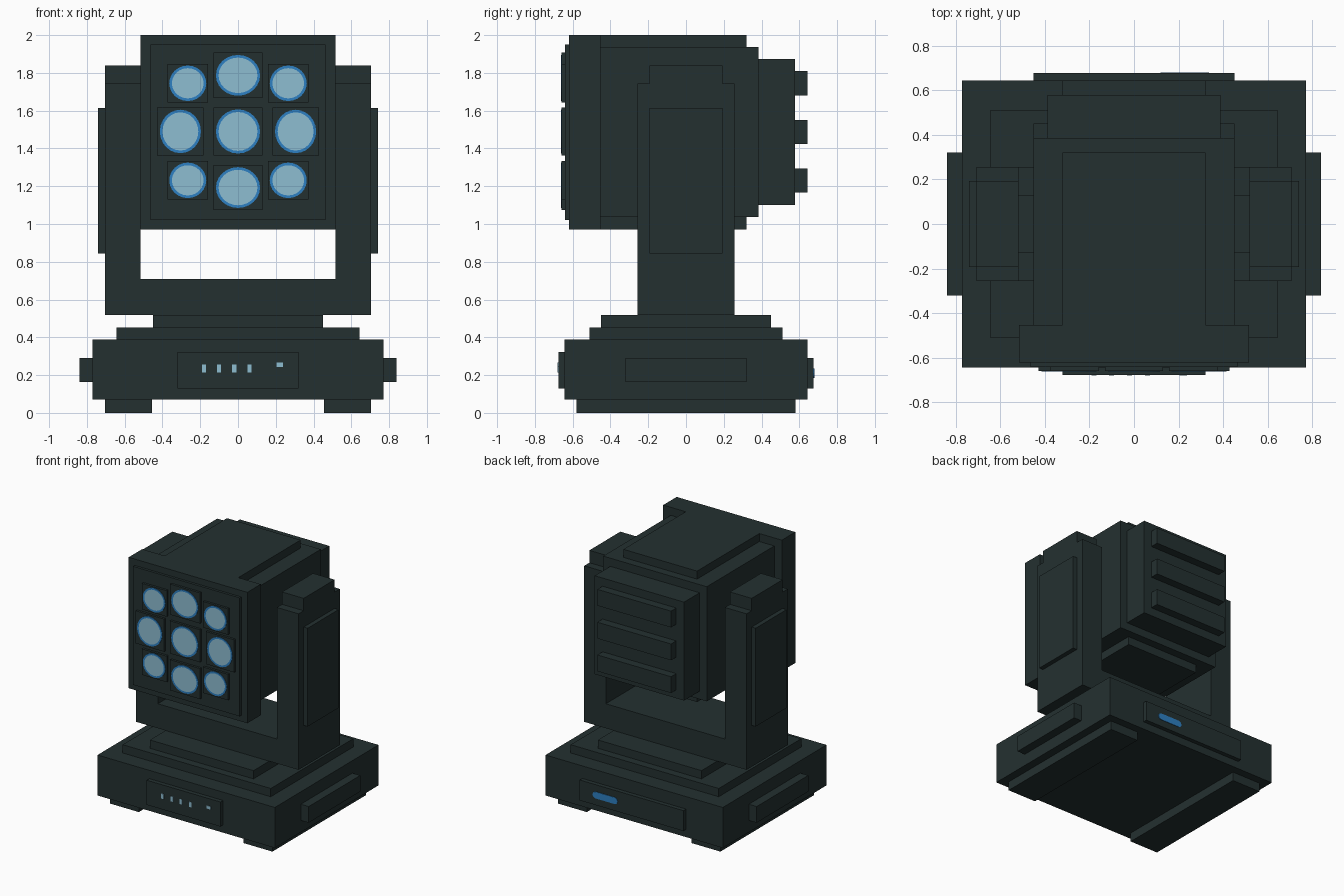
import bpy, bmesh, math
from mathutils import Matrix

if "Cube" in bpy.data.objects:
    bpy.data.objects.remove(bpy.data.objects["Cube"])


def material(name, rgb):
    m = bpy.data.materials.new(name)
    m.diffuse_color = (*rgb, 1)
    m.use_nodes = True
    m.node_tree.nodes["Principled BSDF"].inputs["Base Color"].default_value = m.diffuse_color
    return m


CASING = material("dark_casing", (0.0175, 0.030, 0.030))
BLUE = material("lens_blue", (0.027, 0.215, 0.54))
GLOW = material("pale_glow", (0.27, 0.51, 0.64))


def finish(name, bm, *mats):
    bmesh.ops.recalc_face_normals(bm, faces=bm.faces)
    me = bpy.data.meshes.new(name)
    bm.to_mesh(me)
    bm.free()
    for m in mats:
        me.materials.append(m)
    ob = bpy.data.objects.new(name, me)
    bpy.context.collection.objects.link(ob)
    return ob


def box(name, x, y, z, mat=CASING):
    """Box from (min, max) ranges on each axis."""
    bm = bmesh.new()
    size = [b - a for a, b in (x, y, z)]
    mid = [(a + b) / 2 for a, b in (x, y, z)]
    bmesh.ops.create_cube(bm, size=1, matrix=Matrix.Translation(mid) @ Matrix.Diagonal((*size, 1)))
    return finish(name, bm, mat)


def sides(name, x, y, z):
    """The same box on the left and the right."""
    box(name + "_right", x, y, z)
    box(name + "_left", (-x[1], -x[0]), y, z)


def centred(h):
    return (-h, h)


# Base with feet, handles and panels
sides("foot", (0.455, 0.705), centred(0.58), (0, 0.07))
box("base", centred(0.77), centred(0.643), (0.07, 0.388))
sides("base_handle", (0.77, 0.838), centred(0.32), (0.163, 0.29))
box("front_panel", centred(0.32), (-0.676, -0.643), (0.13, 0.323))
box("rear_panel", centred(0.45), (0.643, 0.676), (0.13, 0.29))
box("base_lower_step", centred(0.643), centred(0.512), (0.388, 0.453))
box("base_upper_step", centred(0.45), centred(0.45), (0.453, 0.518))

# Indicator lights on the front, power socket on the back
for i in range(4):
    cx = -0.18 + 0.08 * i
    box(f"indicator_{i + 1}", (cx - 0.011, cx + 0.011), (-0.68, -0.676), (0.215, 0.255), GLOW)
box("status_light", (0.203, 0.238), (-0.68, -0.676), (0.242, 0.266), GLOW)
socket = bmesh.new()
r = 0.026
pts = [(cx + r * math.cos(a), 0.21 + r * math.sin(a))
       for cx, start in ((0.31, -math.pi / 2), (0.145, math.pi / 2))
       for a in (start + math.pi * k / 6 for k in range(7))]
face = socket.faces.new([socket.verts.new((px, 0.676, pz)) for px, pz in pts])
top = bmesh.ops.extrude_face_region(socket, geom=[face])["geom"]
bmesh.ops.translate(socket, vec=(0, 0.004, 0), verts=[v for v in top if isinstance(v, bmesh.types.BMVert)])
finish("power_socket", socket, BLUE)

# Yoke
box("yoke_bridge", centred(0.705), centred(0.256), (0.518, 0.71))
sides("yoke_arm", (0.517, 0.705), centred(0.256), (0.71, 1.743))
sides("arm_cap", (0.517, 0.705), centred(0.192), (1.743, 1.84))
sides("arm_cover", (0.705, 0.74), centred(0.192), (0.843, 1.615))
sides("pivot", (0.45, 0.517), centred(0.127), (1.36, 1.615))

# Head
box("head_body", centred(0.45), (-0.453, 0.385), (1.037, 1.937))
box("head_top_plate", centred(0.32), (-0.453, 0.32), (1.937, 2.0))
box("head_bottom_plate", centred(0.32), (-0.453, 0.32), (0.972, 1.037))
box("head_bezel", centred(0.515), (-0.62, -0.453), (0.972, 2.0))
box("lens_board", centred(0.463), (-0.64, -0.62), (1.02, 1.95))
box("rear_housing", centred(0.388), (0.385, 0.578), (1.1, 1.873))
for i, cz in enumerate((1.23, 1.487, 1.745)):
    box(f"cooling_fin_{i + 1}", centred(0.32), (0.578, 0.643), (cz - 0.064, cz + 0.064))


# Lenses: square mount, blue rim, pale centre
def lens(name, cx, cz, hx, hz, rx, rz):
    box(name + "_mount", (cx - hx, cx + hx), (-0.658, -0.64), (cz - hz, cz + hz))
    bm = bmesh.new()
    place = (Matrix.Translation((cx, -0.660, cz)) @ Matrix.Diagonal((rx, 1, rz, 1))
             @ Matrix.Rotation(math.pi / 2, 4, 'X'))
    bmesh.ops.create_cone(bm, cap_ends=True, segments=24, radius1=1, radius2=1, depth=0.004, matrix=place)
    bm.normal_update()
    front = min(bm.faces, key=lambda f: f.calc_center_median().y)
    bmesh.ops.inset_region(bm, faces=[front], thickness=0.014)
    front.material_index = 1
    finish(name, bm, BLUE, GLOW)


lens("lens_centre", 0, 1.49, 0.13, 0.128, 0.117, 0.117)
for s, row in ((1, "top"), (-1, "bottom")):
    lens(f"lens_{row}", 0, 1.49 + 0.297 * s, 0.13, 0.12, 0.117, 0.108)
    for t, side in ((1, "right"), (-1, "left")):
        lens(f"lens_{row}_{side}", 0.266 * t, 1.488 + 0.257 * s, 0.108, 0.102, 0.098, 0.094)
for t, side in ((1, "right"), (-1, "left")):
    lens(f"lens_{side}", 0.305 * t, 1.49, 0.123, 0.128, 0.109, 0.115)
